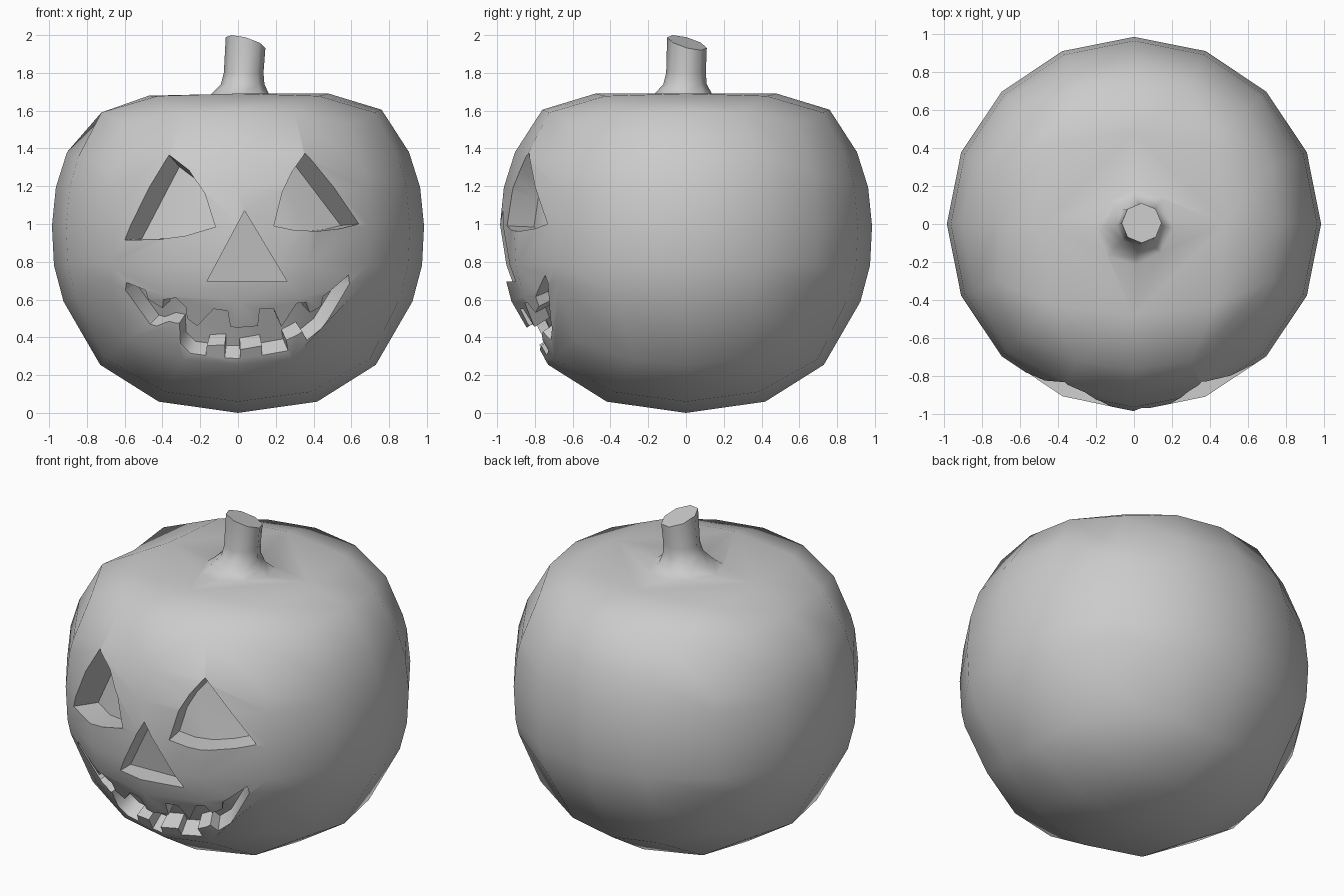
import bpy, bmesh, math
from mathutils import Vector
from mathutils.bvhtree import BVHTree

if "Cube" in bpy.data.objects:
    bpy.data.objects.remove(bpy.data.objects["Cube"])

CENTRE = Vector((0, 0, 0.95))


def add_object(name, bm):
    bmesh.ops.recalc_face_normals(bm, faces=bm.faces)
    if bm.calc_volume(signed=True) < 0:
        bmesh.ops.reverse_faces(bm, faces=bm.faces)
    mesh = bpy.data.meshes.new(name)
    bm.to_mesh(mesh)
    bm.free()
    ob = bpy.data.objects.new(name, mesh)
    bpy.context.collection.objects.link(ob)
    return ob


def boolean(target, other, operation):
    other.hide_render = True
    mod = target.modifiers.new(other.name, 'BOOLEAN')
    mod.operation, mod.solver, mod.object = operation, 'EXACT', other
    bpy.context.view_layer.objects.active = target
    bpy.ops.object.modifier_apply(modifier=mod.name)
    bpy.data.objects.remove(other)


# Pumpkin body: quad sphere reshaped by latitude (degrees, width scale, height scale)
SHAPE = [(-90, 1.12, .99), (-67.5, 1.097, 1.007), (-45, 1.032, 1.04), (-22.5, 1.0, 1.045),
         (-11.25, .994, 1.05), (0, .985, 1.04), (11.25, .984, 1.025), (22.5, .98, 1.02),
         (45, 1.075, .87), (67.5, 1.254, .758), (90, 1.3, .63)]


def scales(lat):
    for (a, r0, z0), (b, r1, z1) in zip(SHAPE, SHAPE[1:]):
        if lat <= b:
            t = (lat - a) / (b - a)
            return r0 + (r1 - r0) * t, z0 + (z1 - z0) * t
    return SHAPE[-1][1:]


bm = bmesh.new()
bmesh.ops.create_cube(bm, size=2)
bmesh.ops.subdivide_edges(bm, edges=bm.edges[:], cuts=3, use_grid_fill=True)
for v in bm.verts:
    v.co = Vector([math.tan(c * math.pi / 4) for c in v.co]).normalized()
for h in (-.195, .195):
    bmesh.ops.bisect_plane(bm, geom=bm.verts[:] + bm.edges[:] + bm.faces[:],
                           plane_co=(0, 0, h), plane_no=(0, 0, 1))
for v in bm.verts:
    n = v.co.normalized()
    kr, kz = scales(math.degrees(math.asin(max(-1, min(1, n.z)))))
    v.co = (n.x * kr, n.y * kr, .99 + n.z * kz)
# small dent on the left shoulder
for x, z, k in ((-.76, 1.605, .94), (-.48, 1.69, .985)):
    dent = min(bm.verts, key=lambda v: (v.co - Vector((x, 0, z))).length)
    dent.co = CENTRE + (dent.co - CENTRE) * k
bm.normal_update()
surface = BVHTree.FromBMesh(bm)
pumpkin = add_object("pumpkin_body", bm)

# Stem: eight-sided, flared into the body, slanted cut on top (x, y, z, radius)
bm = bmesh.new()
rings = []
for cx, cy, cz, r in [(.01, -.02, 1.58, .24), (.01, -.02, 1.635, .22), (.01, -.015, 1.685, .155),
                      (.025, -.005, 1.74, .115), (.03, 0, 1.8, .105), (.04, .005, 1.96, .105)]:
    ring = []
    for i in range(8):
        a = math.pi * i / 4
        dx, dy = r * math.cos(a), r * math.sin(a)
        dz = -.27 * (dx + dy) if cz > 1.9 else 0
        ring.append(bm.verts.new((cx + dx, cy + dy, cz + dz)))
    rings.append(ring)
for lo, hi in zip(rings, rings[1:]):
    for i in range(8):
        j = (i + 1) % 8
        bm.faces.new((lo[i], lo[j], hi[j], hi[i]))
bm.faces.new(rings[-1])
bm.faces.new(rings[0][::-1])
boolean(pumpkin, add_object("stem", bm), 'UNION')


# Carved features: outlines projected on the front, then pushed inwards
def carve(name, outline, depth=None, factor=1.0):
    bm = bmesh.new()
    outer, inner = [], []
    for x, z in outline:
        p = surface.ray_cast(Vector((x, -3, z)), Vector((0, 1, 0)))[0]
        if depth:
            a, b = p - Vector((0, .2, 0)), p + Vector((0, depth, 0))
        else:
            a, b = CENTRE + (p - CENTRE) * 1.15, CENTRE + (p - CENTRE) * factor
        outer.append(bm.verts.new(a))
        inner.append(bm.verts.new(b))
    n = len(outline)
    caps = [bm.faces.new(outer), bm.faces.new(inner[::-1])]
    for i in range(n):
        j = (i + 1) % n
        bm.faces.new((outer[j], outer[i], inner[i], inner[j]))
    bm.normal_update()
    bmesh.ops.triangulate(bm, faces=caps)
    boolean(pumpkin, add_object(name + "_cutter", bm), 'DIFFERENCE')


carve("right_eye", [(.355, 1.375), (.285, 1.275), (.235, 1.17), (.19, .99), (.3, .967),
                    (.42, .962), (.54, .975), (.64, 1.0)], factor=.85)
carve("left_eye", [(-.365, 1.365), (-.6, .915), (-.42, .918), (-.28, .937), (-.12, .985),
                   (-.175, 1.16), (-.26, 1.285)], factor=.85)
carve("nose", [(.035, 1.07), (-.165, .695), (.26, .695)], depth=.1)

upper = [(-.59, .69), (-.49, .65), (-.475, .6), (-.4, .555), (-.395, .6), (-.33, .61),
         (-.275, .56), (-.27, .5), (-.215, .46), (-.13, .55), (-.055, .54), (-.04, .455),
         (.105, .46), (.115, .55), (.19, .55), (.23, .455), (.31, .58), (.36, .585),
         (.38, .53), (.44, .565), (.45, .615), (.585, .73)]
lower = [(.59, .685), (.445, .45), (.365, .385), (.34, .43), (.255, .385), (.265, .33),
         (.127, .305), (.127, .355), (.01, .335), (.01, .29), (-.07, .29), (-.07, .36),
         (-.165, .355), (-.17, .305), (-.25, .315), (-.305, .37), (-.31, .475),
         (-.365, .485), (-.43, .46), (-.465, .47), (-.595, .65)]
carve("mouth", upper + lower, factor=.9)

# Smooth skin, crisp carved edges
bpy.ops.object.select_all(action='DESELECT')
pumpkin.select_set(True)
bpy.context.view_layer.objects.active = pumpkin
bpy.ops.object.shade_smooth_by_angle(angle=math.radians(48))
